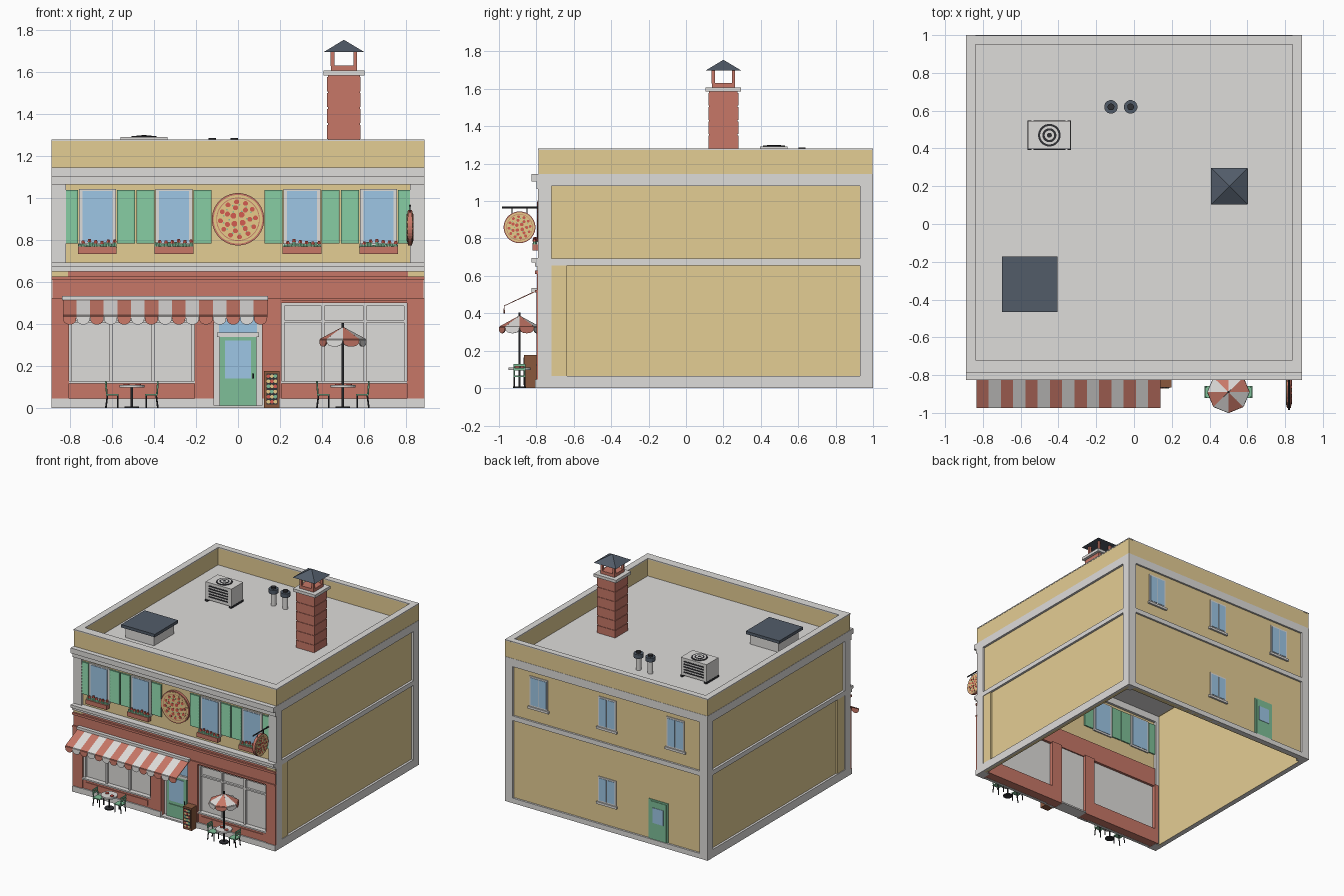
import bpy, math, random
from mathutils import Vector

random.seed(4)
cube = bpy.data.objects.get("Cube")
if cube:
    bpy.data.objects.remove(cube)


def material(name, *srgb):
    linear = [((c / 255 + .055) / 1.055) ** 2.4 for c in srgb] + [1]
    mat = bpy.data.materials.new(name)
    mat.use_nodes = True
    mat.diffuse_color = linear
    mat.node_tree.nodes["Principled BSDF"].inputs["Base Color"].default_value = linear
    return mat


CREAM = material("cream_stucco", 228, 205, 148)
STONE = material("pale_stone", 222, 220, 218)
BRICK = material("brick_red", 199, 119, 103)
GREEN = material("painted_green", 126, 191, 152)
GLASS = material("window_blue", 158, 198, 229)
SLATE = material("dark_slate", 82, 92, 105)
BLACK = material("iron_black", 48, 49, 53)
WOOD = material("brown_wood", 138, 88, 61)
RED = material("tomato_red", 212, 92, 80)
CHEESE = material("cheese_yellow", 242, 212, 145)


def mesh(name, mat, verts, faces, thickness=0):
    data = bpy.data.meshes.new(name)
    data.from_pydata([tuple(v) for v in verts], [], faces)
    data.materials.append(mat)
    obj = bpy.data.objects.new(name, data)
    bpy.context.collection.objects.link(obj)
    if thickness:
        solid = obj.modifiers.new("thickness", "SOLIDIFY")
        solid.thickness, solid.offset = thickness, 0
    return obj


def box(name, mat, xs, ys, zs):
    (a, b), (c, d), (e, f) = sorted(xs), sorted(ys), sorted(zs)
    verts = [(x, y, z) for z in (e, f) for x, y in ((a, c), (b, c), (b, d), (a, d))]
    sides = [(i, (i + 1) % 4, (i + 1) % 4 + 4, i + 4) for i in range(4)]
    return mesh(name, mat, verts, [(3, 2, 1, 0), (4, 5, 6, 7)] + sides)


def around(x, half):
    return (x - half, x + half)


def rod(name, mat, start, end, r, r2=None, sides=16):
    start, end = Vector(start), Vector(end)
    turn = (end - start).to_track_quat("Z", "Y")
    r2 = r if r2 is None else r2
    ring = [Vector((math.cos(t), math.sin(t), 0)) for t in
            (math.tau * (i + .5) / sides for i in range(sides))]
    verts = [start + turn @ (v * r) for v in ring] + [end + turn @ (v * r2) for v in ring]
    faces = [(i, (i + 1) % sides, (i + 1) % sides + sides, i + sides) for i in range(sides)]
    faces += [tuple(reversed(range(sides))), tuple(range(sides, 2 * sides))]
    return mesh(name, mat, verts, faces)


def scalloped_panel(name, mat, top, left, right, drop):
    """Sloped cloth panel ending in a rounded hanging flap."""
    left, right, n = Vector(left), Vector(right), 8
    arc = [left.lerp(right, (1 - math.cos(math.pi * i / n)) / 2)
           - Vector((0, 0, drop * math.sin(math.pi * i / n) ** .6)) for i in range(n + 1)]
    k = len(top)
    mesh(name, mat, list(top) + arc,
         [tuple(range(k)) + (k + n, k), tuple(range(k, k + n + 1))], .006)


# Shell: side walls with stone pilasters and bands
for s, side in ((-1, "right"), (1, "left")):
    outer = (s * .85, s * .89)
    box(side + "_wall", CREAM, (s * .85, s * .872), (-.75, .97), (0, 1.2))
    box(side + "_return_strip", CREAM, (s * .85, s * .885), (-.72, -.635), (.065, .66))
    box(side + "_parapet", CREAM, (s * .84, s * .888), (-.788, .998), (1.12, 1.272))
    box(side + "_coping", STONE, (s * .838, s * .89), (-.79, 1), (1.272, 1.28))
    for part, zs in (("base", (0, .065)), ("band", (.655, .692)), ("cornice", (1.082, 1.146))):
        box(side + "_" + part, STONE, outer, (-.79, 1), zs)
    box(side + "_front_pilaster", STONE, (s * .82, s * .89), (-.79, -.72), (0, 1.1))
    box(side + "_back_pilaster", STONE, (s * .82, s * .89), (.93, 1), (0, 1.1))

# Back wall
box("back_wall", CREAM, (-.86, .86), (.95, .985), (0, 1.2))
for part, zs in (("base", (0, .04)), ("band", (.655, .692)), ("cornice", (1.082, 1.146))):
    box("back_" + part, STONE, (-.88, .88), (.96, 1), zs)
for part, ys in (("front", (-.788, -.72)), ("back", (.95, .998))):
    box(part + "_parapet", CREAM, (-.86, .86), ys, (1.12, 1.272))
    box(part + "_coping", STONE, (-.86, .86), ys, (1.272, 1.28))
box("roof_deck", STONE, (-.86, .86), (-.75, .97), (1.12, 1.14))


def back_window(x, low, high):
    box("back_window_frame", STONE, around(x, .078), (.96, .991), (low, high))
    for s in (-1, 1):
        box("back_window_pane", GLASS, around(x + s * .036, .032), (.94, .994), (low + .012, high - .012))
    box("back_window_sill", STONE, around(x, .09), (.96, 1), (low - .018, low))


for x in (-.6, 0, .6):
    back_window(x, .805, 1.045)
back_window(0, .21, .41)
box("back_door_frame", GREEN, around(-.45, .084), (.96, .99), (.04, .352))
box("back_door", GREEN, around(-.45, .07), (.96, .994), (.04, .34))
box("back_door_pane", GLASS, around(-.45, .048), (.96, .997), (.17, .29))

# Upper front wall, cornice and ledge
box("upper_front_wall", CREAM, (-.86, .86), (-.77, -.74), (.6, 1.12))
box("front_cornice_lower", STONE, (-.89, .89), (-.8, -.72), (1.065, 1.105))
box("front_cornice_upper", STONE, (-.89, .89), (-.826, -.72), (1.105, 1.146))
box("front_ledge", STONE, (-.89, .89), (-.825, -.74), (.672, .695))
box("front_ledge_moulding", STONE, (-.89, .89), (-.808, -.74), (.65, .672))

# Upper windows with louvred shutters and flower boxes
for x in (-.67, -.305, .305, .67):
    box("window_frame", STONE, around(x, .088), (-.782, -.73), (.775, 1.045))
    box("window_glass", GLASS, around(x, .072), (-.786, -.727), (.79, 1.035))
    box("window_sill", STONE, around(x, .092), (-.8, -.76), (.768, .785))
    for s in (-1, 1):
        cx = x + s * .136
        box("shutter", GREEN, around(cx, .043), (-.783, -.73), (.785, 1.04))
        for i in range(10):
            z, (a, b) = .793 + i * .024, around(cx, .036)
            mesh("shutter_slat", GREEN, [(a, -.789, z), (b, -.789, z), (b, -.783, z + .024), (a, -.783, z + .024)],
                 [(0, 1, 2, 3)])
    box("flower_box", BRICK, around(x, .092), (-.822, -.785), (.735, .77))
    for i in range(12):
        px, pz = x - .083 + i * .015, .778 + random.random() * .014
        py = -.804 + random.uniform(-.006, .006)
        rod("leaf", GREEN, (px, py, .765), (px, py, pz), .012, .007, 6)
        if i % 2:
            rod("flower", RED, (px, py, pz), (px, py, pz + .015), .011, .007, 6)


# Round pizza signs
def pizza(name, center, normal, r, half):
    c, n = Vector(center), Vector(normal)
    u, v = n.cross(Vector((0, 0, 1))), Vector((0, 0, 1))

    def disc(part, mat, at, radius, depth, sides):
        rod(name + "_" + part, mat, at - n * depth, at + n * depth, radius, None, sides)

    disc("rim", BRICK, c, r, half, 32)
    disc("crust", CHEESE, c, r * .93, half + .002, 32)
    disc("sauce", BRICK, c, r * .83, half + .003, 32)
    disc("cheese", CHEESE, c, r * .8, half + .004, 32)
    for count, ring, mat, size in ((4, .22, RED, .115), (7, .45, RED, .1), (12, .67, RED, .095),
                                   (6, .33, GREEN, .035), (13, .56, GREEN, .03)):
        for i in range(count):
            t = math.tau * i / count + ring * 3
            disc("topping", mat, c + (u * math.cos(t) + v * math.sin(t)) * r * ring, r * size, half + .006, 8)


pizza("wall_sign", (0, -.772, .9), (0, -1, 0), .125, .018)
pizza("hanging_sign", (.82, -.89, .86), (1, 0, 0), .085, .01)
rod("sign_bracket", BLACK, (.82, -.985, .965), (.82, -.77, .965), .005)
for y in (-.93, -.85):
    rod("sign_hanger", BLACK, (.82, y, .91), (.82, y, .965), .003)

# Shopfront
box("shop_fascia", BRICK, (-.885, .885), (-.797, -.79), (.5, .625))
box("shop_fascia_core", BRICK, (-.81, .81), (-.79, -.72), (.5, .652))
box("fascia_top_trim", BRICK, (-.89, .89), (-.806, -.791), (.61, .628))
box("fascia_bottom_trim", BRICK, (-.89, .89), (-.806, -.791), (.51, .525))
for s in (-1, 1):
    box("fascia_end_block", CREAM, (s * .81, s * .886), (-.794, -.78), (.628, .65))
    box("outer_pier_core", BRICK, (s * .805, s * .84), (-.79, -.71), (.002, .51))
    for name, xs, back in (("outer_pier", (.805, .89), -.789), ("door_pier", (.115, .207), -.71)):
        piers = [s * v for v in xs]
        box(name, BRICK, piers, (-.8, back), (.045, .51))
        box(name + "_plinth", STONE, piers, (-.806, -.789), (0, .045))
    box("door_pier_foot", BRICK, [s * v for v in (.115, .207)], (-.789, -.71), (.002, .05))
    cx, span = s * .506, .3
    box("bulkhead", BRICK, around(cx, span), (-.792, -.71), (.002, .122))
    box("bulkhead_plinth", STONE, around(cx, span), (-.802, -.78), (0, .045))
    box("bulkhead_panel", BRICK, around(cx, .27), (-.797, -.78), (.058, .1))
    box("shop_window_sill", STONE, around(cx, span), (-.803, -.74), (.118, .13))
    box("shop_window_pane", STONE, around(cx, span), (-.765, -.74), (.125, .51))
    box("shop_window_transom", STONE, around(cx, span), (-.782, -.76), around(.413, .006))
    box("shop_window_head", STONE, around(cx, span), (-.785, -.76), (.487, .505))
    for offset in (-.292, -.1, .1, .292):
        box("shop_window_bar", STONE, around(cx + offset, .007), (-.784, -.76), (.125, .5))

# Front door
box("door_step", STONE, (-.115, .115), (-.8, -.7), (0, .012))
box("door_surround", STONE, (-.115, .115), (-.755, -.73), (.01, .51))
box("door_lintel", STONE, (-.1, .1), (-.775, -.74), (.34, .36))
box("door_transom_glass", GLASS, (-.09, .09), (-.76, -.74), (.36, .48))
box("door_leaf", GREEN, (-.087, .087), (-.77, -.74), (.012, .338))
box("door_glass", GLASS, (-.063, .063), (-.774, -.76), (.14, .322))
box("door_lower_panel", GREEN, (-.063, .063), (-.776, -.76), (.035, .115))
rod("door_handle", BLACK, (.073, -.775, .14), (.073, -.775, .165), .004)

# Striped awning
count, start, width = 15, -.835, .065
box("awning_rail", STONE, (start - .003, .143), (-.825, -.79), (.515, .535))
for i in range(count):
    a, b = start + i * width, start + (i + 1) * width
    scalloped_panel("awning_stripe", STONE if i % 2 else BRICK,
                    [(a, -.8, .52), (b, -.8, .52)], (a, -.972, .44), (b, -.972, .44), .042)

# Cafe tables and chairs
for tx in (-.506, .5):
    ty = -.89
    rod("table_foot", BLACK, (tx, ty, 0), (tx, ty, .008), .035)
    rod("table_post", BLACK, (tx, ty, 0), (tx, ty, .1), .006)
    rod("table_top", STONE, (tx, ty, .098), (tx, ty, .11), .06, None, 24)
    for dx, dy in ((-.025, .01), (.03, -.01)):
        rod("plate", RED, (tx + dx, ty + dy, .11), (tx + dx, ty + dy, .115), .014)
    for s in (-1, 1):
        cx, back = tx + s * .093, tx + s * .124
        box("chair_seat", GREEN, around(cx, .03), around(ty, .032), (.06, .067))
        for y in (ty - .028, ty + .028):
            rod("chair_inner_leg", BLACK, (tx + s * .068, y, 0), (tx + s * .068, y, .062), .004)
            rod("chair_outer_leg", BLACK, (back, y, 0), (back - s * .008, y, .062), .004)
            rod("chair_back_post", GREEN, (back - s * .005, y, .06), (back, y, .13), .004)
        for z in (.1, .122):
            box("chair_back_slat", GREEN, around(back, .003), around(ty, .032), around(z, .007))

# Parasol
rod("parasol_pole", BLACK, (.5, -.89, 0), (.5, -.89, .405), .006)
for i in range(8):
    rim = [(.5 + .11 * math.cos(t), -.89 + .108 * math.sin(t), .328)
           for t in (math.tau * i / 8, math.tau * (i + 1) / 8)]
    scalloped_panel("parasol_panel", STONE if i % 2 else BRICK, [(.5, -.89, .385)], *rim, .035)

# Menu board
box("menu_board", WOOD, (.125, .198), (-.865, -.8), (0, .178))
box("menu_face", BLACK, (.135, .188), (-.868, -.86), (.018, .165))
for row in range(6):
    for col in range(3):
        x, z = .145 + col * .0165, .03 + row * .0245
        rod("menu_picture", (CHEESE, RED, CHEESE, GREEN)[(row + col) % 4],
            (x, -.866, z), (x, -.87, z), .009, None, 8)

# Chimney
cx, cy = .505, .2
for i in range(6):
    low = 1.13 + i * .076
    box("chimney_course", BRICK, around(cx, .08), around(cy, .08), (low, low + .068))
    box("chimney_joint", BRICK, around(cx, .076), around(cy, .076), (low + .068, low + .076))
box("chimney_ledge", STONE, around(cx, .098), around(cy, .095), (1.585, 1.608))
box("chimney_neck", BRICK, around(cx, .062), around(cy, .062), (1.605, 1.632))
for sx in (-1, 1):
    for sy in (-1, 1):
        box("chimney_post", BRICK, around(cx + sx * .054, .009), around(cy + sy * .054, .009), (1.63, 1.7))
diagonal = math.sqrt(2)
rod("chimney_cap", SLATE, (cx, cy, 1.697), (cx, cy, 1.755), .097 * diagonal, .001, 4)

# Roof hatch, cooling unit and vent pipes
hx, hy = -.552, -.318
box("hatch_curb", STONE, around(hx, .125), around(hy, .125), (1.13, 1.222))
box("hatch_lid", SLATE, around(hx, .147), around(hy, .147), (1.222, 1.245))
ax, ay = -.448, .47
box("cooler_body", STONE, around(ax, .113), around(ay, .074), (1.155, 1.293))
for s in (-1, 1):
    box("cooler_foot", BLACK, around(ax + s * .105, .01), around(ay, .077), (1.13, 1.155))
for i in range(5):
    box("cooler_grille", BLACK, around(ax, .085), around(ay, .077), around(1.182 + i * .021, .005))
for i, r in enumerate((.06, .049, .037, .025, .013)):
    rod("cooler_fan_ring", STONE if i % 2 else BLACK, (ax, ay, 1.29), (ax, ay, 1.297 + i * .001), r, None, 24)
for x in (-.122, -.018):
    rod("vent_pipe", STONE, (x, .62, 1.13), (x, .62, 1.25), .02)
    rod("vent_hood", SLATE, (x, .62, 1.24), (x, .62, 1.272), .036)
    rod("vent_cap", BLACK, (x, .62, 1.27), (x, .62, 1.287), .018)
